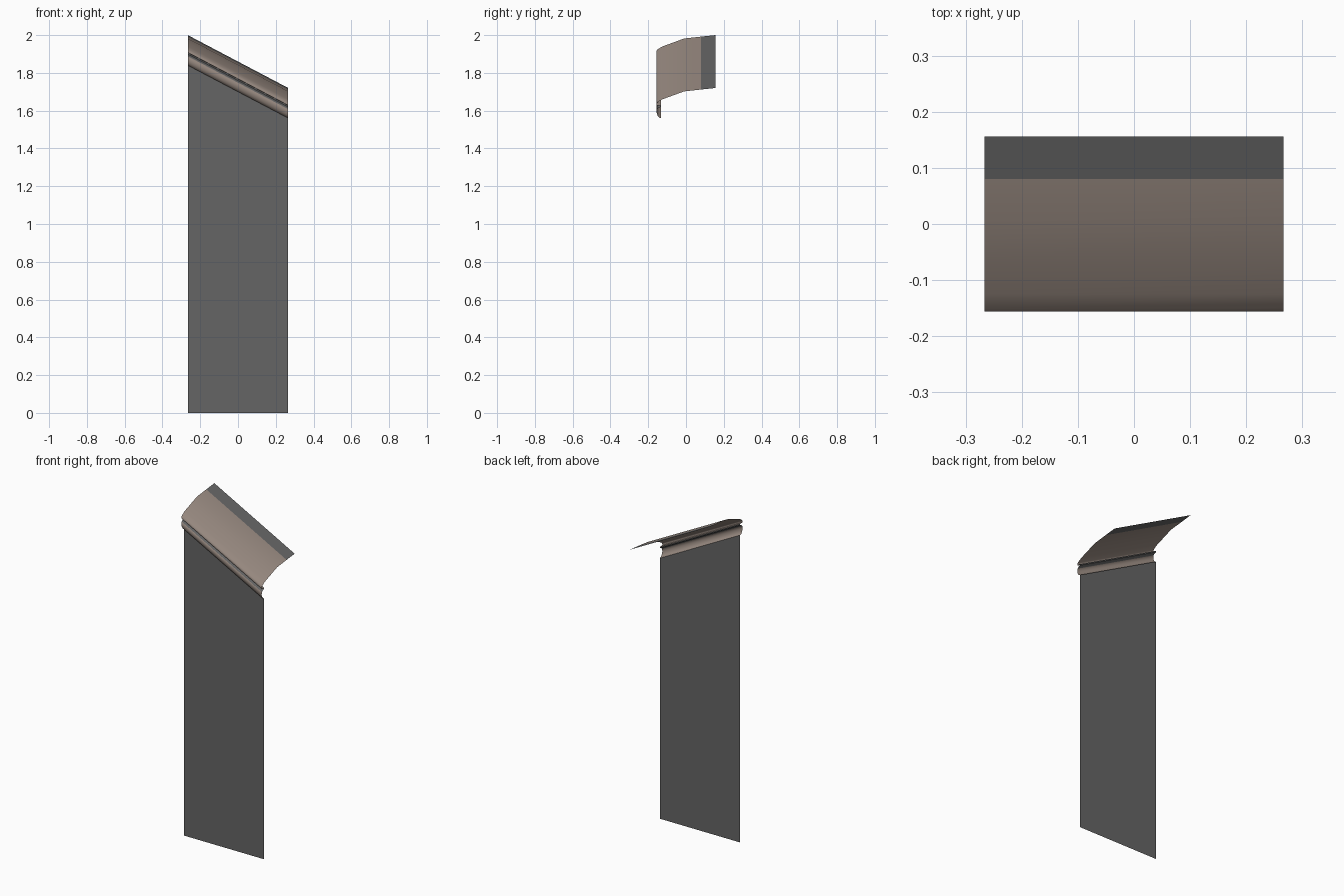
import bpy, bmesh, math

if "Cube" in bpy.data.objects:
    bpy.data.objects.remove(bpy.data.objects["Cube"])

HALF = 0.266      # half width along x
RISE = 0.14       # the top trim drops by 2 * RISE from left to right


def colour(name, rgb):
    m = bpy.data.materials.new(name)
    m.diffuse_color = (*rgb, 1)
    m.use_nodes = True
    m.node_tree.nodes["Principled BSDF"].inputs["Base Color"].default_value = m.diffuse_color
    return m


grey = colour("dark grey", (0.13, 0.13, 0.13))
brown = colour("warm brown", (0.31, 0.25, 0.215))


def sheet(name, profile, rule):
    """Sweep a (y, z) profile along x, sheared down the slope.
    rule(y, z) of a face centre picks 0 = grey, 1 = brown."""
    bm = bmesh.new()
    rows = []
    for y, z in profile:
        s = RISE if z > 0 else 0
        rows.append((bm.verts.new((-HALF, y, z + s)),
                     bm.verts.new((HALF, y, z - s))))
    for i in range(len(rows) - 1):
        (a, b), (d, c) = rows[i], rows[i + 1]
        f = bm.faces.new((a, b, c, d))
        p, q = profile[i], profile[i + 1]
        f.material_index = rule((p[0] + q[0]) / 2, (p[1] + q[1]) / 2)
    me = bpy.data.meshes.new(name)
    bm.to_mesh(me)
    bm.free()
    me.materials.append(grey)
    me.materials.append(brown)
    ob = bpy.data.objects.new(name, me)
    bpy.context.collection.objects.link(ob)
    bpy.ops.object.select_all(action='DESELECT')
    ob.select_set(True)
    bpy.context.view_layer.objects.active = ob
    bpy.ops.object.shade_smooth_by_angle(angle=math.radians(50))
    return ob


# Flat wall panel with a slanted top edge
sheet("wall_panel", [(-0.132, 0), (-0.132, 1.70)], lambda y, z: 0)

# Small rounded moulding and the groove above it
sheet("moulding",
      [(-0.132, 1.70), (-0.142, 1.703), (-0.151, 1.715), (-0.156, 1.732),
       (-0.153, 1.748), (-0.145, 1.756), (-0.133, 1.760), (-0.133, 1.767)],
      lambda y, z: 1 if z < 1.745 else 0)

# Curved lip leaning back, with a grey rear strip
sheet("curved_lip",
      [(-0.133, 1.767), (-0.155, 1.768), (-0.156, 1.776), (-0.150, 1.785),
       (-0.125, 1.800), (-0.070, 1.820), (-0.010, 1.842), (0.080, 1.852),
       (0.156, 1.860)],
      lambda y, z: 0 if y > 0.08 else 1)
